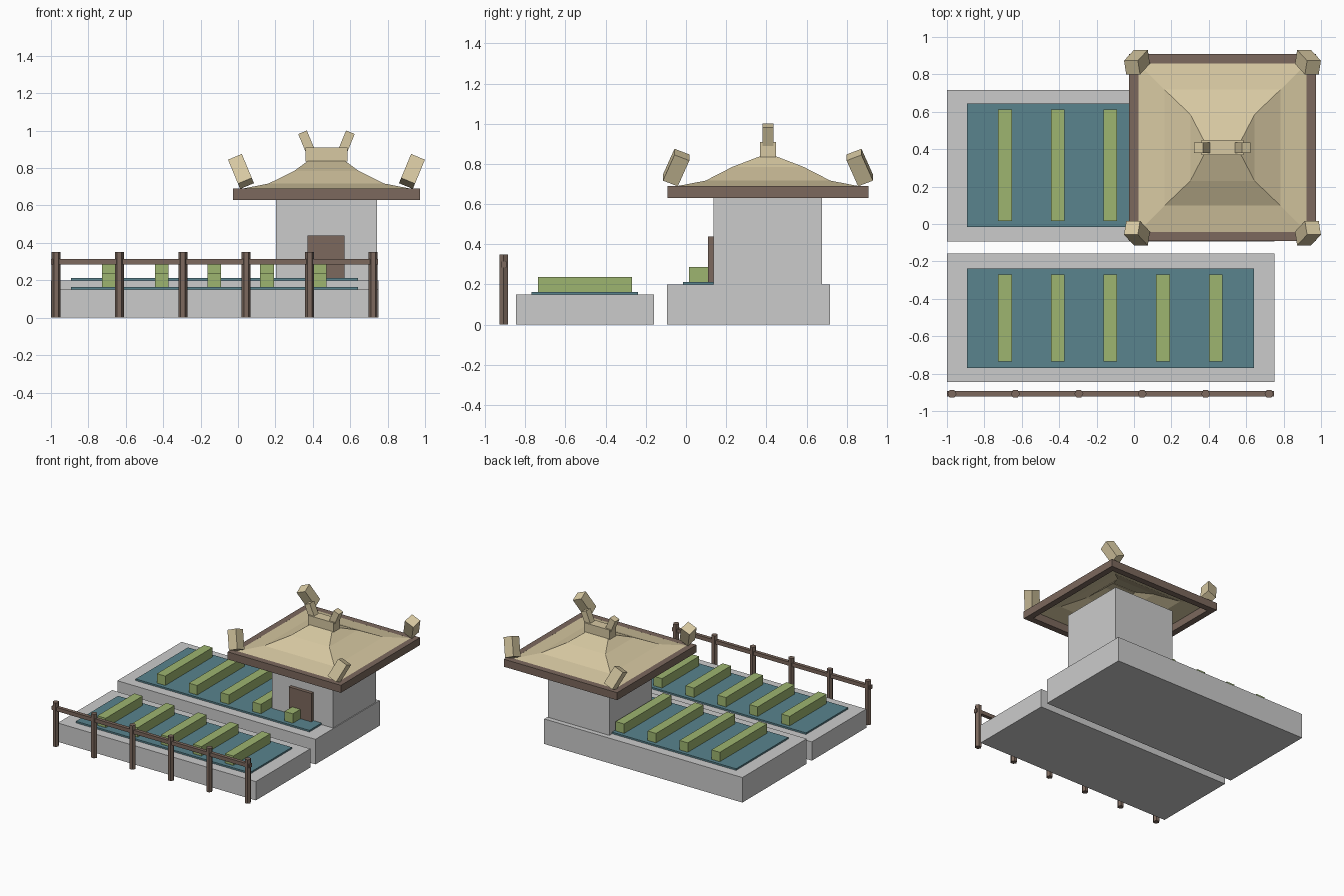
import bpy, bmesh, math
from mathutils import Matrix, Euler, Vector

if "Cube" in bpy.data.objects:
    bpy.data.objects.remove(bpy.data.objects["Cube"])

def material(name, rgb):
    m = bpy.data.materials.new(name)
    m.diffuse_color = (*rgb, 1)
    m.use_nodes = True
    m.node_tree.nodes["Principled BSDF"].inputs["Base Color"].default_value = m.diffuse_color
    return m

WATER = material("water", (0.10, 0.23, 0.27))
CROP = material("crop", (0.34, 0.46, 0.16))
WOOD = material("wood", (0.20, 0.14, 0.11))
THATCH = material("thatch", (0.68, 0.58, 0.36))

def finish(name, bm, mat=None):
    me = bpy.data.meshes.new(name)
    bm.to_mesh(me)
    bm.free()
    ob = bpy.data.objects.new(name, me)
    bpy.context.collection.objects.link(ob)
    if mat:
        me.materials.append(mat)
    return ob

def block(name, center, size, mat=None, rot=(0, 0, 0)):
    bm = bmesh.new()
    bmesh.ops.create_cube(bm, size=1, matrix=Matrix.LocRotScale(
        Vector(center), Euler(rot), Vector(size)))
    return finish(name, bm, mat)

def box(name, x, y, z, mat=None):
    lo, hi = zip(x, y, z)
    return block(name, [(a + b) / 2 for a, b in zip(lo, hi)],
                 [b - a for a, b in zip(lo, hi)], mat)

# Two terraces, each with a sheet of water and five crop rows
rows = [-0.69, -0.408, -0.127, 0.155, 0.437]
for tag, y0, y1, h, wy, cy in (
        ("front", -0.846, -0.159, 0.15, (-0.769, -0.238), (-0.736, -0.269)),
        ("back", -0.094, 0.717, 0.20, (-0.016, 0.643), (0.015, 0.612))):
    box(tag + "_terrace", (-1, 0.75), (y0, y1), (0, h))
    box(tag + "_water", (-0.893, 0.642), wy, (h, h + 0.013), WATER)
    for i, x in enumerate(rows):
        box(f"{tag}_crop_row_{i + 1}", (x - 0.037, x + 0.037), cy,
            (h + 0.013, h + 0.088), CROP)

# House walls and door
CX, CY = 0.473, 0.408
box("house_walls", (CX - 0.27, CX + 0.27), (CY - 0.27, CY + 0.27), (0.2, 0.64))
box("door", (0.372, 0.57), (0.11, 0.145), (0.2, 0.44), WOOD)

# Eave frame of four beams
for s, side in ((-1, "low"), (1, "high")):
    block(f"eave_beam_x_{side}", (CX, CY + s * 0.475, 0.66), (1.0, 0.05, 0.06), WOOD)
    block(f"eave_beam_y_{side}", (CX + s * 0.475, CY, 0.66), (0.05, 1.0, 0.06), WOOD)

# Flared hip roof, lofted through rectangular rings
bm = bmesh.new()
rings = []
for hx, hy, z in ((0.475, 0.475, 0.685), (0.31, 0.31, 0.717),
                  (0.172, 0.178, 0.785), (0.10, 0.04, 0.838)):
    rings.append([bm.verts.new((CX + sx * hx, CY + sy * hy, z))
                  for sx, sy in ((-1, -1), (1, -1), (1, 1), (-1, 1))])
for a, b in zip(rings, rings[1:]):
    for i in range(4):
        j = (i + 1) % 4
        bm.faces.new((a[i], a[j], b[j], b[i]))
bm.faces.new(rings[-1])
finish("roof", bm, THATCH)

# Ridge cap with two outward horns
T = math.pi / 8
block("ridge_cap", (CX, CY, 0.872), (0.225, 0.08, 0.076), THATCH)
for s, side in ((-1, "left"), (1, "right")):
    block(f"ridge_horn_{side}", (CX + s * 0.105, CY, 0.936), (0.05, 0.056, 0.12),
          THATCH, (0, s * T, 0))
    # Tilted finials on the roof corners
    for t, end in ((-1, "front"), (1, "back")):
        block(f"corner_finial_{end}_{side}", (CX + s * 0.457, CY + t * 0.457, 0.782),
              (0.08, 0.08, 0.15), THATCH, (t * T, s * T, 0))

# Fence with six-sided posts and one rail
for i in range(6):
    bm = bmesh.new()
    bmesh.ops.create_cone(bm, cap_ends=True, segments=6, radius1=0.024, radius2=0.024,
                          depth=0.35, matrix=Matrix.Translation((-0.973 + i * 0.339, -0.908, 0.175))
                          @ Matrix.Rotation(math.pi / 6, 4, 'Z'))
    finish(f"fence_post_{i + 1}", bm, WOOD)
box("fence_rail", (-1, 0.748), (-0.922, -0.894), (0.285, 0.315), WOOD)
